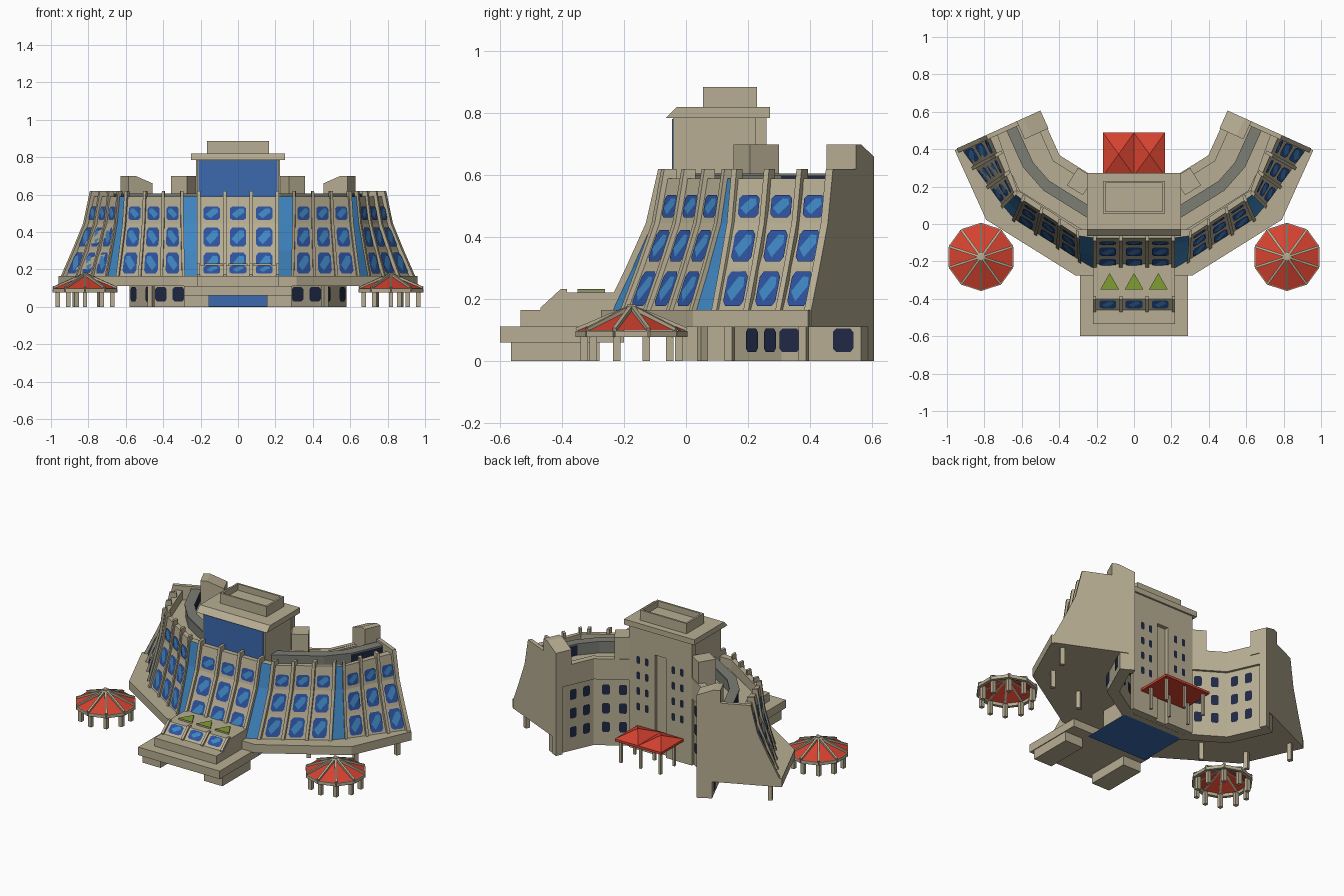
import bpy, bmesh, math
from mathutils import Vector as V

if "Cube" in bpy.data.objects:
    bpy.data.objects.remove(bpy.data.objects["Cube"])

def mat(name, r, g, b):
    m = bpy.data.materials.new(name)
    m.diffuse_color = (r, g, b, 1)
    m.use_nodes = True
    m.node_tree.nodes["Principled BSDF"].inputs["Base Color"].default_value = m.diffuse_color
    return m

STONE = mat("sandstone", .475, .42, .29)
BLUE = mat("window_blue", .026, .085, .34)
SKY = mat("glass_light_blue", .05, .24, .54)
CORE = mat("core_glass_blue", .045, .14, .42)
NAVY = mat("dark_navy_glass", .014, .022, .06)
RED = mat("canopy_red", .67, .055, .03)
GREEN = mat("planter_green", .22, .34, .035)
GREY = mat("roof_grey", .2, .205, .175)

def make(name, verts, faces, mats, idx=None, fix=True):
    me = bpy.data.meshes.new(name)
    me.from_pydata([tuple(v) for v in verts], [], faces)
    for m in mats:
        me.materials.append(m)
    if idx:
        for p, i in zip(me.polygons, idx):
            p.material_index = i
    if fix:
        bm = bmesh.new()
        bm.from_mesh(me)
        bmesh.ops.recalc_face_normals(bm, faces=bm.faces)
        bm.to_mesh(me)
        bm.free()
    ob = bpy.data.objects.new(name, me)
    bpy.context.collection.objects.link(ob)
    return ob

def loft(name, rings, mats, rule=None):
    """Closed sections joined in a row, with end caps."""
    n = len(rings[0])
    vs = [p for r in rings for p in r]
    fs, ids = [], []
    for i in range(len(rings) - 1):
        for j in range(n):
            k = (j + 1) % n
            fs.append((i*n+j, i*n+k, (i+1)*n+k, (i+1)*n+j))
            ids.append(rule(i, j) if rule else 0)
    fs += [tuple(range(n)), tuple(range((len(rings)-1)*n, len(rings)*n))]
    return make(name, vs, fs, mats, ids + [0, 0])

def box(name, x0, x1, y0, y1, z0, z1, m):
    return loft(name, [[(x, y0, z0), (x, y1, z0), (x, y1, z1), (x, y0, z1)] for x in (x0, x1)], [m])

def prism_x(name, x0, x1, prof, m):
    return loft(name, [[(x, y, z) for y, z in prof] for x in (x0, x1)], [m])

def beam(name, a, b, w, m):
    a, b = V(a), V(b)
    d = (b - a).normalized()
    s = d.cross(V((0, 0, 1)) if abs(d.z) < .9 else V((1, 0, 0))).normalized() * w / 2
    u = d.cross(s).normalized() * w / 2
    return loft(name, [[p+s+u, p-s+u, p-s-u, p+s-u] for p in (a, b)], [m])

# Plan of the building: one flat centre bay and two bays per wing
P = [V((0, -.09)), V((.26, -.09)), V((.645, .15)), V((.79, .47))]
T = [(P[i+1] - P[i]).normalized() for i in range(3)]
N = [V((t.y, -t.x)) for t in T]
L = [(P[i+1] - P[i]).length for i in range(3)]

def miter(i):
    m = (N[i-1] + N[i]).normalized()
    return (P[i], m / m.dot(N[i]))

def at(bay, u):
    return (P[bay] + T[bay] * u, N[bay])

# Facade bays: start and end (top point, outward spread towards the foot)
BAYS = [((V((-.21, -.09)), V((0, -1))), (V((.21, -.09)), V((0, -1)))),
        ((V((.30, -.075)), V((-.05, -.78))), (V((.60, .12)), V((.27, -.62)))),
        ((V((.645, .155)), V((.37, -.38))), (V((.79, .47)), N[2]))]

def face_at(bay, f, shift=0):
    (p, a), (q, b) = BAYS[bay]
    return (p.lerp(q, f) + (q - p).normalized() * shift, a.lerp(b, f))

def flip(st, s):
    return (V((s*st[0].x, st[0].y)), V((s*st[1].x, st[1].y)))

def sweep(name, stations, prof, mats, rule=None):
    return loft(name, [[(*(p + d*n), z) for d, z in prof] for p, n in stations], mats, rule)

def both(half):
    return [flip(s, -1) for s in reversed(half)] + half

CORNERS = both([miter(1), miter(2), at(2, L[2])])
SOFT = both([miter(1), at(1, L[1]-.12), at(2, .12), at(2, L[2])])
WALL = [(.15, .165), (.085, .30), (.02, .445), (-.015, .59)]

# Sloping facade with glass corner strips between the bays
skin = both([face_at(0, 1), face_at(1, 0), face_at(1, 1), face_at(2, 0), face_at(2, 1)])
sweep("facade_wall", skin, WALL + [(-.06, .59), (-.06, .165)], [STONE, SKY],
      lambda i, j: 1 if i % 2 and j < 3 else 0)

# Rings following the plan
sweep("base_ledge", CORNERS, [(.185, .11), (.185, .165), (-.28, .165), (-.28, .11)], [STONE])
sweep("wing_body", CORNERS, [(-.04, .16), (-.04, .53), (-.27, .53), (-.27, .56), (-.30, .56), (-.30, .115), (-.2, .115)], [STONE])
sweep("ground_floor", CORNERS, [(-.23, 0), (-.23, .12), (-.30, .12), (-.30, 0)], [STONE])
sweep("rear_parapet_band", CORNERS, [(-.29, .43), (-.29, .562), (-.315, .562), (-.315, .43)], [STONE])
sweep("roof_corridor_wall", SOFT, [(-.115, .52), (-.115, .60), (-.165, .60), (-.165, .52)], [NAVY, GREY],
      lambda i, j: 0 if i in (0, 6) else 1)
sweep("roof_corridor_cover", SOFT, [(-.11, .597), (-.11, .606), (-.17, .606), (-.17, .597)], [GREY])

# Curved fins, end walls, stair blocks and posts
FIN = [(d + .02, z) for d, z in WALL[:3]] + [(0, .62), (-.05, .62), (-.05, .16)]
END = FIN[:4] + [(-.315, .62), (-.315, .11), (.17, .11)]
for s in (-1, 1):
    for bay, fr in ((0, (2/3, 1)), (1, (0, 1/3, 2/3, 1)), (2, (0, 1/3, 2/3))):
        for f in fr:
            sweep("facade_fin", [flip(face_at(bay, f, e), s) for e in (-.009, .009)], FIN, [STONE])
    def part(name, bay, u0, u1, prof):
        sweep(name, [flip(at(bay, u), s) for u in (u0, u1)], prof, [STONE])
    part("wing_end_wall", 2, L[2]-.02, L[2]+.005, END)
    part("end_stair_block", 2, L[2]-.10, L[2]+.005, [(-.18, .5), (-.18, .70), (-.22, .70), (-.32, .66), (-.32, .5)])
    part("end_pier", 2, L[2]-.04, L[2]+.005, [(-.28, 0), (-.28, .5), (-.32, .5), (-.32, 0)])
    part("inner_stair_block", 1, .14, .24, [(-.2, .5), (-.2, .70), (-.31, .70), (-.31, .5)])
    for bay, u, d in ((2, L[2]-.05, .12), (2, .03, .10), (1, .25, .0)):
        part("ledge_post", bay, u - .013, u + .013, [(d, 0), (d, .12), (d-.026, .12), (d-.026, 0)])

# Windows: thin plates collected by kind
sets = {"facade_windows": ([], [], BLUE), "window_reflections": ([], [], SKY), "dark_windows": ([], [], NAVY)}

def plate(kind, pts, out):
    vs, fs, _ = sets[kind]
    nrm = (pts[1]-pts[0]).cross(pts[2]-pts[0])
    if nrm.dot(out) < 0:
        pts = pts[::-1]
    fs.append(tuple(range(len(vs), len(vs) + len(pts))))
    vs.extend(pts)

OCT = [(-1, -.7), (-.7, -1), (.7, -1), (1, -.7), (1, .7), (.7, 1), (-.7, 1), (-1, .7)]
STREAK = [(-.9, -.2), (-.2, -.9), (.9, .2), (.8, .85), (.15, .9)]

def wall_d(z):
    for (d0, z0), (d1, z1) in zip(WALL, WALL[1:]):
        if z <= z1:
            return d0 + (d1-d0)*(z-z0)/(z1-z0)
    return WALL[-1][0]

def window(kind, shape, where, u, z, w, h, depth, side, s):
    pts = []
    for a, b in shape:
        zz = z + b*h
        p, n = flip(where(u + a*w), s)
        pts.append(V((*(p + n*depth(zz)), zz)))
    n = flip(where(u), s)[1] * side
    plate(kind, pts, V((n.x, n.y, 0)))

for s in (-1, 1):
    for bay in range(3):
        for f in (1/6, 1/2, 5/6):
            if bay == 0 and s < 0:
                continue
            where = lambda q: face_at(bay, q)
            for z, h in ((.50, .036), (.372, .051), (.233, .056)):
                window("facade_windows", OCT, where, f, z, .105, h, lambda q: wall_d(q) + .006, 1, s)
                window("window_reflections", STREAK, where, f, z, .09, h*.8, lambda q: wall_d(q) + .009, 1, s)
    # rear walls and ground floor
    for bay, us, gs in ((1, [.19, .29], [.21, .32]), (2, [.14, .23], [.10, .29])):
        where = lambda q: at(bay, q)
        for u in us:
            for z in (.12, .24, .36):
                window("dark_windows", OCT, where, u, z, .023, .033, lambda q: -.304, -1, s)
        for u in gs:
            window("dark_windows", OCT, where, u, .067, .036, .038, lambda q: -.226, 1, s)
    # rear of the tower
    for x in (.095, .155):
        for z in (.28, .38, .48, .58):
            plate("dark_windows", [V((s*(x + a*.012), .264, z + b*.024)) for a, b in OCT], V((0, 1, 0)))
# porch slope windows
for x in (-.14, 0, .14):
    for kind, shape, e, k in (("facade_windows", OCT, .005, 1), ("window_reflections", STREAK, .008, .75)):
        plate(kind, [V((x + a*.045*k, -.43 + b*.022*k, .1935 + b*.021*k + e)) for a, b in shape], V((0, -1, 1)))
for k, (vs, fs, m) in sets.items():
    make(k, vs, fs, [m], fix=False)

# Central tower
box("lobby", -.215, .215, -.02, .235, 0.001, .12, STONE)
box("entrance_glass", -.20, .20, -.026, -.019, 0.001, .11, CORE)
make("lobby_floor", [(-.215, -.16, 0), (.215, -.16, 0), (.215, .17, 0), (-.215, .17, 0)], [(0, 1, 2, 3)], [CORE], fix=False)
box("tower", -.22, .22, -.042, .235, .11, .787, STONE)
box("tower_front_glass", -.21, .21, -.045, -.04, .55, .782, CORE)
for s in (-1, 1):
    x0, x1 = sorted((s*.04, s*.225))
    box("tower_rear_pilaster", x0, x1, .225, .26, 0, .787, STONE)
box("tower_rear_lintel", -.045, .045, .225, .26, .64, .787, STONE)
prism_x("tower_cap", -.25, .25, [(-.065, .785), (.272, .785), (.272, .82), (-.03, .82)], STONE)
top = box("roof_plant_box", -.165, .165, .055, .23, .815, .885, STONE)
bm = bmesh.new()
bm.from_mesh(top.data)
bm.normal_update()
f = max(bm.faces, key=lambda q: q.calc_center_median().z)
bmesh.ops.inset_region(bm, faces=[f], thickness=.017)
g = bmesh.ops.extrude_discrete_faces(bm, faces=[f])["faces"][0]
bmesh.ops.translate(bm, verts=g.verts, vec=(0, 0, -.04))
bm.to_mesh(top.data)
bm.free()

# Stepped entrance porch
box("porch_slab", -.29, .29, -.60, -.2, .06, .112, STONE)
prism_x("porch_terrace", -.22, .22, [(-.535, .11), (-.535, .165), (-.46, .165), (-.40, .222), (-.16, .222), (-.16, .11)], STONE)
for s in (-1, 1):
    x0, x1 = sorted((s*.155, s*.285))
    box("porch_pier", x0, x1, -.565, -.28, 0, .062, STONE)
    for x in (.07, .21):
        prism_x("porch_fin", s*x-.008, s*x+.008, [(-.47, .16), (-.47, .172), (-.405, .232), (-.385, .232), (-.385, .16)], STONE)
for x in (-.13, 0, .13):
    tri = [(x-.05, -.35), (x+.05, -.35), (x, -.262)]
    loft("planter_base", [[(*p, z) for p in tri] for z in (.215, .229)], [STONE])
    loft("planter_green_top", [[(*p, z) for p in tri] for z in (.229, .232)], [GREEN])

# Round pavilions
for s in (-1, 1):
    c, R = V((s*.818, -.176, 0)), .178
    def rim(k, r, z):
        a = math.pi/2 + k*math.tau/10
        return c + V((r*math.cos(a), r*math.sin(a), z))
    make("pavilion_roof", [rim(k, R, .098) for k in range(10)] + [c + V((0, 0, .17))],
         [(k, (k+1) % 10, 10) for k in range(10)], [RED])
    for k in range(10):
        beam("pavilion_rib", rim(k, R, .101), rim(k, .01, .172), .013, STONE)
        beam("pavilion_rim", rim(k, R-.006, .087), rim(k+1, R-.006, .087), .02, STONE)
        beam("pavilion_post", rim(k, .152, 0), rim(k, .152, .085), .024, STONE)
    box("pavilion_finial", c.x-.014, c.x+.014, c.y-.014, c.y+.014, .16, .182, STONE)

# Rear canopy with twin pyramid roofs
box("canopy_edge", -.165, .165, .255, .488, .14, .155, RED)
for x in (-.0825, .0825):
    b = [(x-.0825, .258, .155), (x+.0825, .258, .155), (x+.0825, .488, .155), (x-.0825, .488, .155), (x, .373, .2)]
    make("canopy_pyramid", b, [(0, 1, 4), (1, 2, 4), (2, 3, 4), (3, 0, 4), (3, 2, 1, 0)], [RED])
for x in (-.14, 0, .14):
    for y in (.32, .46):
        beam("canopy_post", (x, y, 0), (x, y, .145), .016, STONE)
